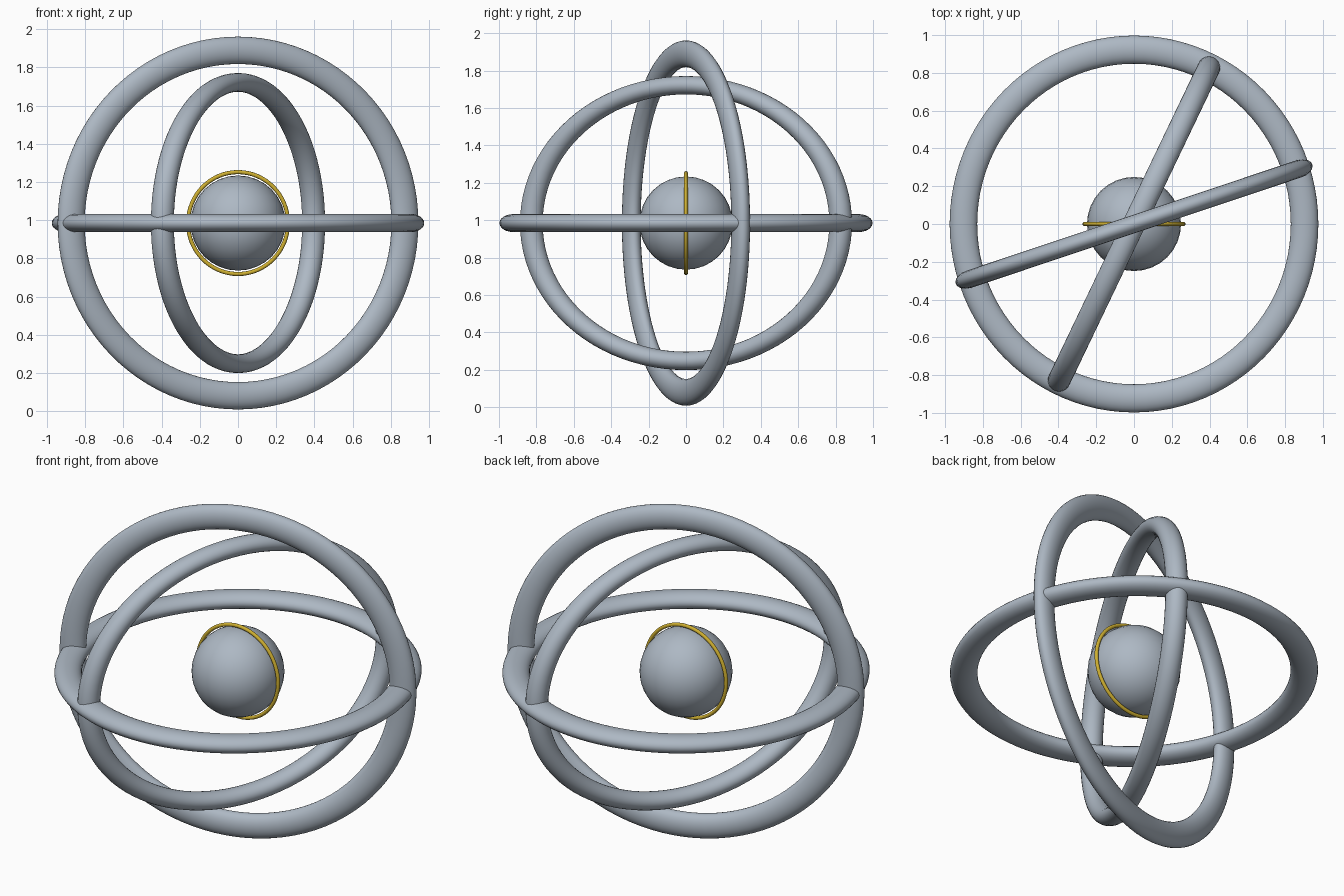
import bpy, math
from mathutils import Matrix

if "Cube" in bpy.data.objects:
    bpy.data.objects.remove(bpy.data.objects["Cube"])

CZ = 0.985  # shared centre height


def material(name, rgb):
    m = bpy.data.materials.new(name)
    m.diffuse_color = (*rgb, 1)
    m.use_nodes = True
    m.node_tree.nodes["Principled BSDF"].inputs["Base Color"].default_value = m.diffuse_color
    return m


steel = material("blue grey steel", (0.42, 0.48, 0.55))
gold = material("gold", (0.62, 0.43, 0.03))


def ring(name, mat, rx, ry, tube, half_thick, turn, seg=96, sides=24):
    """Torus stretched to an elliptical hoop, then turned into place."""
    bpy.ops.mesh.primitive_torus_add(major_radius=1, minor_radius=tube / rx,
                                     major_segments=seg, minor_segments=sides)
    ob = bpy.context.object
    ob.name = name
    ob.data.transform(Matrix.Diagonal((rx, ry, half_thick * rx / tube, 1)))
    ob.data.transform(turn)
    ob.location.z = CZ
    ob.data.materials.append(mat)
    bpy.ops.object.shade_smooth()
    return ob


def upright(deg):
    return Matrix.Rotation(math.radians(deg), 4, 'Z') @ Matrix.Rotation(math.pi / 2, 4, 'X')


# Three interlocking hoops
ring("horizontal_ring", steel, 0.903, 0.923, 0.073, 0.048, Matrix())
ring("tall_ring", steel, 0.922, 0.905, 0.073, 0.047, upright(18.5))
ring("short_ring", steel, 0.917, 0.737, 0.061, 0.06, upright(64.4))

# Thin gold band around the core
ring("core_band", gold, 0.262, 0.267, 0.0105, 0.0105, upright(0), 64, 12)

# Central ball
bpy.ops.mesh.primitive_uv_sphere_add(segments=32, ring_count=16, radius=0.249,
                                     location=(0, 0, CZ))
core = bpy.context.object
core.name = "core_ball"
core.data.materials.append(steel)
bpy.ops.object.shade_smooth()
